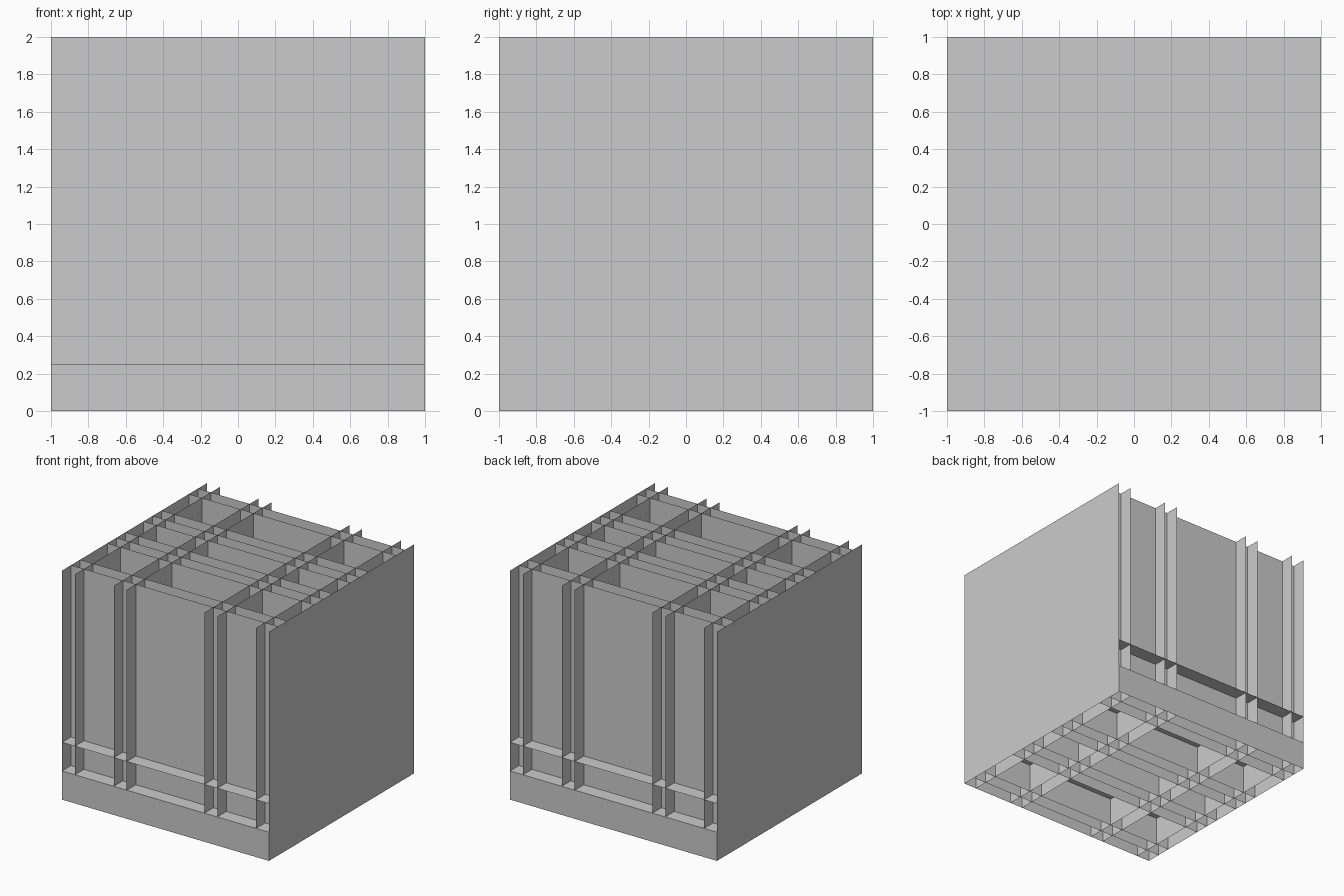
import bpy

if "Cube" in bpy.data.objects:
    bpy.data.objects.remove(bpy.data.objects["Cube"])


def sheet(name, corners):
    """One flat, zero-thickness panel."""
    mesh = bpy.data.meshes.new(name)
    mesh.from_pydata(corners, [], [(0, 1, 2, 3)])
    obj = bpy.data.objects.new(name, mesh)
    bpy.context.collection.objects.link(obj)
    return obj


def side_panel(name, x):
    return sheet(name, [(x, -1, 0), (x, 1, 0), (x, 1, 2), (x, -1, 2)])


def cross_panel(name, y, top):
    return sheet(name, [(-1, y, 0), (1, y, 0), (1, y, top), (-1, y, top)])


def shelf(name, z):
    return sheet(name, [(-1, -1, z), (1, -1, z), (1, 1, z), (-1, 1, z)])


# Mirrored sets of upright panels
for s, tag in ((-1, "neg"), (1, "pos")):
    # Panels running front to back
    for i, x in enumerate((0.375, 0.5, 0.875, 1.0)):
        side_panel(f"side_panel_{tag}_{i}", s * x)
    # Panels running left to right
    for i, y in enumerate((0.125, 0.25, 0.375, 0.75, 0.875)):
        cross_panel(f"cross_panel_{tag}_{i}", s * y, 2)
    # Low outer skirting on front and back
    cross_panel(f"skirting_{tag}", s * 1.0, 0.25)

# Horizontal shelves
shelf("lower_shelf", 0.25)
shelf("upper_shelf", 0.5)
